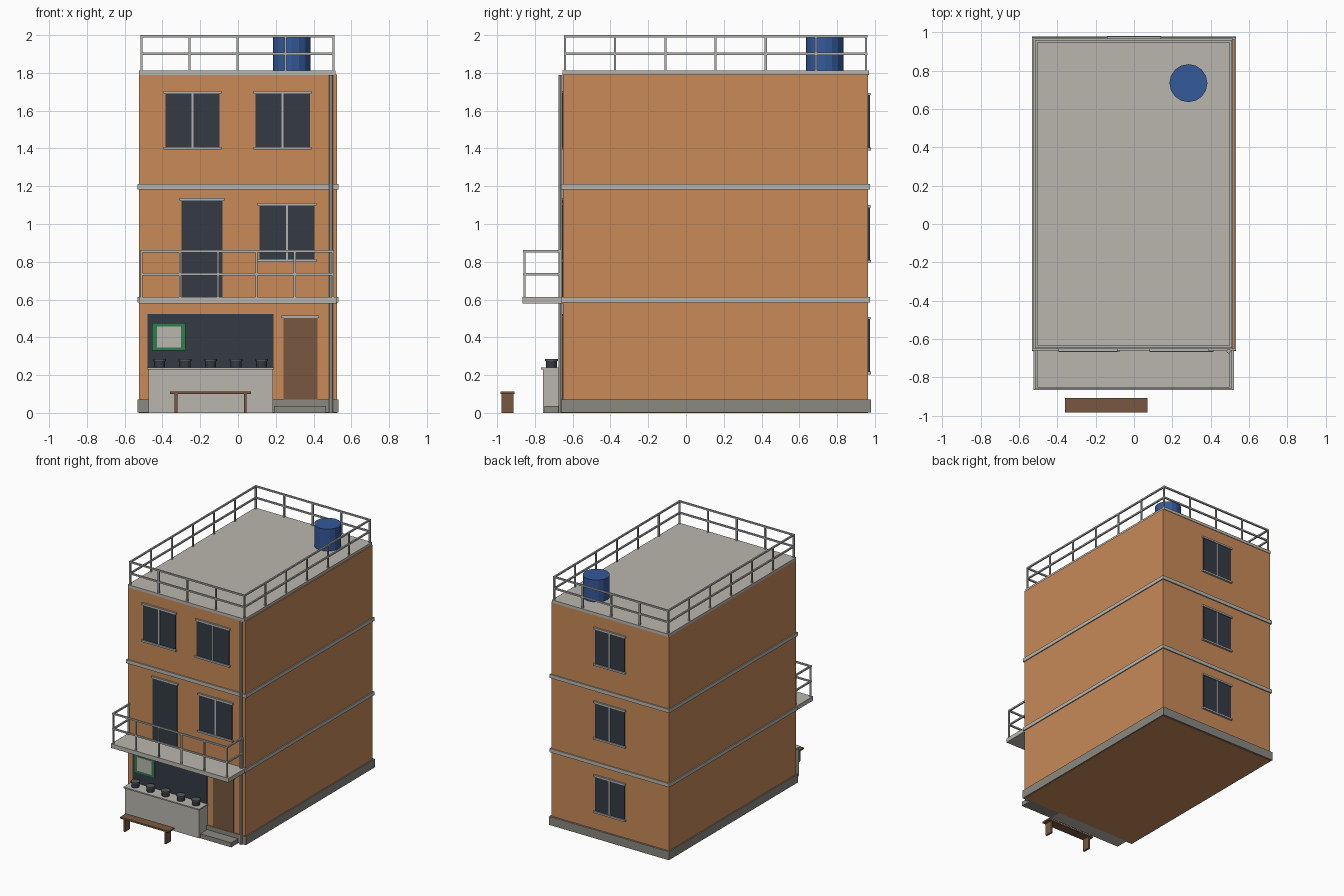
import bpy
import math

cube = bpy.data.objects.get("Cube")
if cube:
    bpy.data.objects.remove(cube, do_unlink=True)


def material(name, *rgb):
    m = bpy.data.materials.new(name)
    m.use_nodes = True
    m.diffuse_color = (*rgb, 1)
    m.node_tree.nodes["Principled BSDF"].inputs["Base Color"].default_value = (*rgb, 1)
    return m


ORANGE = material("orange_wall", 0.58, 0.254, 0.098)
CONCRETE = material("pale_concrete", 0.49, 0.47, 0.425)
STONE = material("grey_stone", 0.254, 0.246, 0.216)
METAL = material("rail_metal", 0.45, 0.45, 0.43)
GLASS = material("dark_glass", 0.034, 0.042, 0.06)
WOOD = material("brown_wood", 0.188, 0.098, 0.051)
GREEN = material("sign_green", 0.028, 0.2, 0.075)
BLUE = material("tank_blue", 0.034, 0.1, 0.323)
POT = material("pot_metal", 0.1, 0.1, 0.1)


def box(name, mat, x, y, z):
    """Box from (low, high) ranges on each axis."""
    axes = (x, y, z)
    bpy.ops.mesh.primitive_cube_add(size=1, location=[sum(a) / 2 for a in axes])
    ob = bpy.context.object
    ob.name = name
    ob.scale = [a[1] - a[0] for a in axes]
    bpy.ops.object.transform_apply(location=False, rotation=False)
    ob.data.materials.append(mat)
    return ob


def drum(name, mat, x, y, z, radius, sides):
    bpy.ops.mesh.primitive_cylinder_add(vertices=sides, radius=radius, depth=z[1] - z[0],
                                        location=(x, y, sum(z) / 2))
    ob = bpy.context.object
    ob.name = name
    ob.data.materials.append(mat)


def bar(name, a, b, t=0.006):
    """Square axis-aligned rail between two points."""
    box(name, METAL, *[(min(p, q) - t, max(p, q) + t) for p, q in zip(a, b)])


def railing(name, path, counts, z0, z1):
    """Posts with a top and a middle rail along each leg of the path."""
    top = z1 - 0.006
    for (x0, y0), (x1, y1), n in zip(path, path[1:], counts):
        for z in (top, (z0 + top) / 2):
            bar(name + "_rail", (x0, y0, z), (x1, y1, z))
        for i in range(n + 1):
            x, y = x0 + (x1 - x0) * i / n, y0 + (y1 - y0) * i / n
            bar(name + "_post", (x, y, z0), (x, y, top), 0.0055)


FRONT, BACK = -0.652, 0.964


def on_wall(name, mat, x, z, depth, side=-1):
    """Plate fixed to the front (-1) or back (1) wall."""
    y = FRONT if side < 0 else BACK
    return box(name, mat, x, sorted((y - side * 0.004, y + side * depth)), z)


def opening(name, mat, x, z, side=-1, window=True):
    on_wall(name + "_panel", mat, x, z, 0.007, side)
    wide = (x[0] - 0.01, x[1] + 0.01)
    on_wall(name + "_lintel", METAL, wide, (z[1] - 0.002, z[1] + 0.012), 0.014, side)
    if window:
        on_wall(name + "_sill", METAL, wide, (z[0] - 0.01, z[0] + 0.004), 0.016, side)
        c = sum(x) / 2
        on_wall(name + "_mullion", METAL, (c - 0.006, c + 0.006), z, 0.01, side)


# Main block, floor bands and roof
box("walls", ORANGE, (-0.524, 0.524), (FRONT, BACK), (0, 1.792))
box("plinth", STONE, (-0.533, 0.533), (-0.662, 0.979), (0.002, 0.07))
for z in (0.6, 1.197):
    box("floor_band", CONCRETE, (-0.532, 0.532), (-0.661, 0.973), (z - 0.015, z + 0.014))
box("roof_slab", CONCRETE, (-0.524, 0.515), (FRONT - 0.001, BACK + 0.004), (1.79, 1.813))
railing("roof", [(-0.51, -0.641), (0.505, -0.641), (0.505, 0.954), (-0.51, 0.954),
                 (-0.51, -0.641)], (4, 6, 4, 6), 1.81, 2)
drum("water_tank", BLUE, 0.284, 0.735, (1.81, 1.99), 0.099, 16)
drum("drain_pipe", METAL, 0.493, -0.664, (0, 1.79), 0.011, 8)

# Balcony
box("balcony_slab", CONCRETE, (-0.524, 0.522), (-0.866, FRONT), (0.58, 0.614))
railing("balcony", [(-0.51, -0.662), (-0.51, -0.856), (0.503, -0.856), (0.503, -0.662)],
        (1, 5, 1), 0.612, 0.862)

# Windows and doors
for x in ((-0.385, -0.097), (0.092, 0.38)):
    opening("upper_window", GLASS, x, (1.404, 1.692))
opening("middle_window", GLASS, (0.113, 0.406), (0.81, 1.1))
opening("balcony_door", GLASS, (-0.3, -0.082), (0.614, 1.126), window=False)
opening("front_door", WOOD, (0.24, 0.42), (0.035, 0.504), window=False)
for z in (0.214, 0.806, 1.4):
    opening("back_window", GLASS, (-0.132, 0.132), (z, z + 0.282), side=1)

# Shop front with sign and counter
on_wall("shop_opening", GLASS, (-0.478, 0.187), (0.235, 0.523), 0.007)
on_wall("sign_frame", GREEN, (-0.455, -0.277), (0.33, 0.476), 0.015)
on_wall("sign_panel", CONCRETE, (-0.428, -0.303), (0.347, 0.458), 0.018)
box("counter", CONCRETE, (-0.475, 0.185), (-0.757, FRONT), (0, 0.23))
box("counter_top", CONCRETE, (-0.482, 0.191), (-0.768, FRONT), (0.23, 0.24))
box("door_step", STONE, (0.19, 0.465), (-0.75, FRONT), (0, 0.036))
for i in range(5):
    x = -0.415 + 0.135 * i
    drum("pot", GLASS, x, -0.712, (0.238, 0.274), 0.029, 12)
    drum("pot_lid", POT, x, -0.712, (0.274, 0.284), 0.034, 12)

# Bench
box("bench_seat", WOOD, (-0.36, 0.07), (-0.983, -0.908), (0.1, 0.113))
for x in (-0.328, 0.038):
    box("bench_leg", WOOD, (x - 0.007, x + 0.007), (-0.978, -0.913), (0, 0.101))
